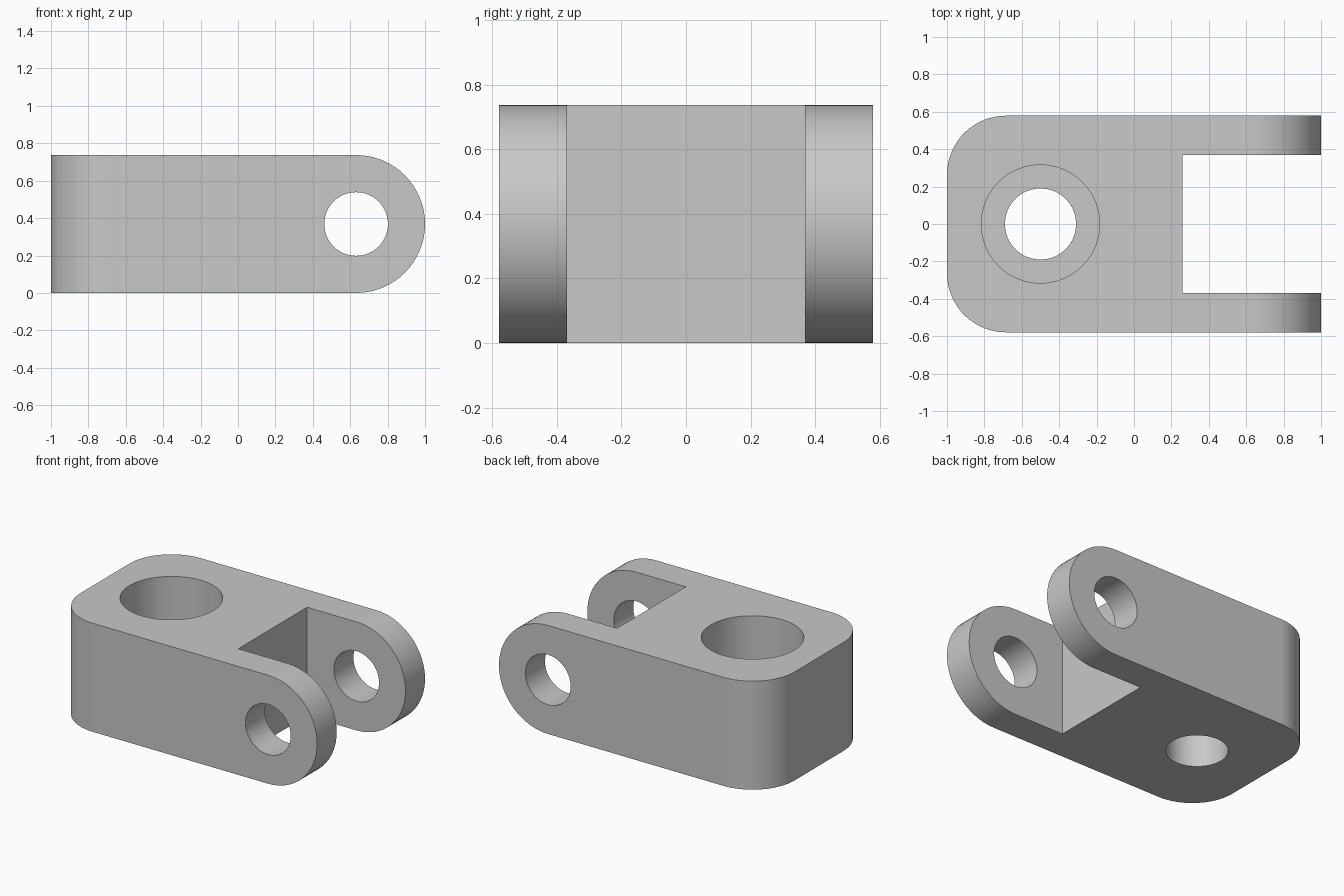
import bpy, bmesh, math
from mathutils import Vector

if "Cube" in bpy.data.objects:
    bpy.data.objects.remove(bpy.data.objects["Cube"])

H = 0.737            # height
W = 0.579            # half width
SLOT = 0.369         # half width of the fork slot
R_CORNER = 0.316     # rounded rear corners
PIN_X, PIN_Z = 0.6315, H / 2

grey = bpy.data.materials.new("grey_metal")
grey.diffuse_color = (0.58, 0.58, 0.58, 1)
grey.use_nodes = True
grey.node_tree.nodes["Principled BSDF"].inputs["Base Color"].default_value = grey.diffuse_color


def arc(cx, cy, r, a0, a1, n):
    """Points on an arc, angles in degrees."""
    return [(cx + r * math.cos(math.radians(a0 + (a1 - a0) * i / n)),
             cy + r * math.sin(math.radians(a0 + (a1 - a0) * i / n))) for i in range(n + 1)]


def prism(name, points, place, along):
    """Extrude a flat outline; place maps (u, v) to 3D."""
    bm = bmesh.new()
    face = bm.faces.new([bm.verts.new(place(u, v)) for u, v in points])
    new = bmesh.ops.extrude_face_region(bm, geom=[face])["geom"]
    bmesh.ops.translate(bm, vec=Vector(along),
                        verts=[g for g in new if isinstance(g, bmesh.types.BMVert)])
    bmesh.ops.recalc_face_normals(bm, faces=bm.faces[:])
    mesh = bpy.data.meshes.new(name)
    bm.to_mesh(mesh)
    bm.free()
    ob = bpy.data.objects.new(name, mesh)
    bpy.context.collection.objects.link(ob)
    mesh.materials.append(grey)
    return ob


def upright(name, points, z0, z1):
    return prism(name, points, lambda u, v: (u, v, z0), (0, 0, z1 - z0))


def sideways(name, points, half):
    return prism(name, points, lambda u, v: (u, -half, v), (0, 2 * half, 0))


def combine(ob, tool, operation):
    bpy.context.view_layer.objects.active = ob
    mod = ob.modifiers.new("cut", 'BOOLEAN')
    mod.operation = operation
    mod.solver = 'EXACT'
    mod.object = tool
    bpy.ops.object.modifier_apply(modifier=mod.name)
    bpy.data.objects.remove(tool)


# Fork plan: rounded rear block with two arms
plan = (arc(-1 + R_CORNER, W - R_CORNER, R_CORNER, 90, 180, 16)
        + arc(-1 + R_CORNER, -W + R_CORNER, R_CORNER, 180, 270, 16)
        + [(1.2, -W), (1.2, -SLOT), (0.26, -SLOT), (0.26, SLOT), (1.2, SLOT), (1.2, W)])
fork = upright("clevis_fork", plan, 0, H)

# Round the arm ends
end_cut = arc(PIN_X, PIN_Z, H / 2, -90, 90, 32) + [(PIN_X, H + 0.2), (1.4, H + 0.2),
                                                 (1.4, -0.2), (PIN_X, -0.2)]
combine(fork, sideways("arm_end_cutter", end_cut, 1), 'DIFFERENCE')

# Cross pin hole through both arms
combine(fork, sideways("pin_cutter", arc(PIN_X, PIN_Z, 0.17, 0, 354.375, 63), 1), 'DIFFERENCE')

# Vertical bore with wide counterbore from the top
combine(fork, upright("bore_cutter", arc(-0.5, 0, 0.19, 0, 354.375, 63), -0.2, H + 0.2), 'DIFFERENCE')
combine(fork, upright("counterbore_cutter", arc(-0.5, 0, 0.316, 0, 354.375, 63),
                      H - 0.40, H + 0.2), 'DIFFERENCE')

# Smooth the round walls, keep the rims crisp
fork.select_set(True)
bpy.context.view_layer.objects.active = fork
bpy.ops.object.shade_smooth_by_angle(angle=math.radians(30))
weighted = fork.modifiers.new("flat_sides", 'WEIGHTED_NORMAL')
weighted.keep_sharp = True
